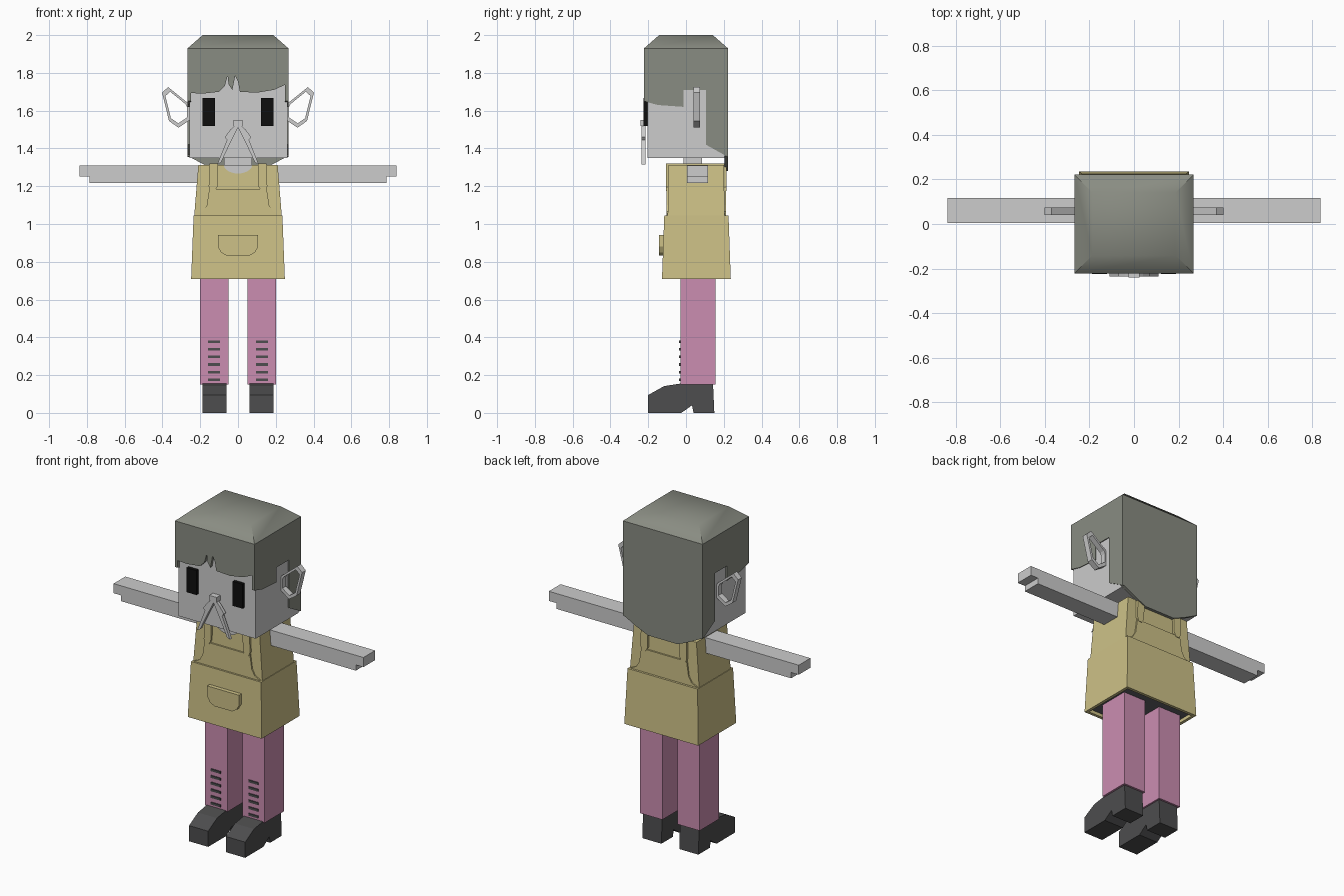
import bpy, bmesh, math

cube = bpy.data.objects.get("Cube")
if cube:
    bpy.data.objects.remove(cube, do_unlink=True)


def material(name, *rgb):
    lin = [(c / 255 / 12.92) if c < 11 else ((c / 255 + 0.055) / 1.055) ** 2.4 for c in rgb]
    m = bpy.data.materials.new(name)
    m.use_nodes = True
    m.diffuse_color = (*lin, 1)
    m.node_tree.nodes["Principled BSDF"].inputs["Base Color"].default_value = (*lin, 1)
    return m


SKIN = material("pale grey skin", 204, 204, 204)
HAIR = material("grey green hair", 137, 140, 130)
TAN = material("tan cloth", 205, 193, 135)
PINK = material("pink trousers", 203, 141, 177)
DARK = material("dark grey leather", 77, 77, 78)
LINING = material("grey lining", 98, 100, 105)
BLACK = material("black eyes", 14, 14, 14)


def finish(name, bm, *mats):
    bmesh.ops.recalc_face_normals(bm, faces=bm.faces)
    mesh = bpy.data.meshes.new(name)
    bm.to_mesh(mesh)
    bm.free()
    for m in mats:
        mesh.materials.append(m)
    obj = bpy.data.objects.new(name, mesh)
    bpy.context.scene.collection.objects.link(obj)
    return obj


def loft(bm, a, b):
    """Close two matching loops of points into a solid."""
    va, vb = [bm.verts.new(p) for p in a], [bm.verts.new(p) for p in b]
    bm.faces.new(va)
    bm.faces.new(vb)
    for i in range(len(va)):
        j = (i + 1) % len(va)
        bm.faces.new((va[i], va[j], vb[j], vb[i]))


def prism(name, pts, axis, lo, hi, mat):
    """Extrude an (x, z) outline along y, or a (y, z) outline along x."""
    put = (lambda p, d: (p[0], d, p[1])) if axis == "y" else (lambda p, d: (d, p[0], p[1]))
    bm = bmesh.new()
    loft(bm, [put(p, lo) for p in pts], [put(p, hi) for p in pts])
    return finish(name, bm, mat)


def rect(x0, x1, y0, y1, z):
    return [(x0, y0, z), (x1, y0, z), (x1, y1, z), (x0, y1, z)]


def taper(name, low, high, *mats):
    bm = bmesh.new()
    loft(bm, rect(*low), rect(*high))
    return finish(name, bm, *mats)


def box(name, x0, x1, y0, y1, z0, z1, mat):
    return taper(name, (x0, x1, y0, y1, z0), (x0, x1, y0, y1, z1), mat)


def both(half):
    """Complete a half outline running from the middle line to the middle line."""
    return half + [(-x, z) for x, z in reversed(half) if x > 0]


# Head and neck
box("head", -0.257, 0.262, -0.205, 0.205, 1.35, 1.93, SKIN)
box("neck", -0.075, 0.075, -0.012, 0.085, 1.25, 1.36, SKIN)

# Hair: cap, fringe, sides with a notch for the ear, and back
cap = taper("hair_cap", (-0.267, 0.267, -0.222, 0.222, 1.92),
            (-0.267, 0.267, -0.222, 0.222, 1.93), HAIR)
bm = bmesh.new()
bm.from_mesh(cap.data)
top = max(bm.faces, key=lambda f: f.calc_center_median().z)
bmesh.ops.inset_region(bm, faces=[top], thickness=0.113)
for v in top.verts:
    v.co.z = 2.0
bm.to_mesh(cap.data)
bm.free()
bpy.context.view_layer.objects.active = cap
cap.select_set(True)
bpy.ops.object.shade_smooth_by_angle(angle=math.radians(45))
cap.select_set(False)

fringe = [(-0.267, 1.925), (-0.267, 1.695), (-0.19, 1.69), (-0.1, 1.7), (-0.07, 1.73),
          (-0.055, 1.785), (-0.05, 1.74), (-0.03, 1.71), (-0.015, 1.785), (0, 1.755),
          (0.01, 1.70), (0.1, 1.695), (0.19, 1.71), (0.267, 1.745), (0.267, 1.925)]
prism("hair_fringe", fringe, "y", -0.222, -0.2, HAIR)
side = [(-0.222, 1.925), (-0.222, 1.65), (-0.15, 1.63), (-0.012, 1.62), (-0.012, 1.71),
        (0.105, 1.71), (0.105, 1.42), (0.222, 1.355), (0.222, 1.925)]
for s, label in ((1, "left"), (-1, "right")):
    prism("hair_side_" + label, side, "x", s * 0.25, s * 0.267, HAIR)
prism("hair_back", both([(0, 1.925), (0.267, 1.925), (0.267, 1.36), (0.18, 1.315),
                         (0.1, 1.28), (0, 1.28)]), "y", 0.204, 0.222, HAIR)

# Face details
box("nose", -0.025, 0.025, -0.24, -0.2, 1.52, 1.55, SKIN)
whisker = [(0, 1.54), (0.04, 1.5), (0.07, 1.46), (0.058, 1.445), (0.11, 1.315),
           (0.09, 1.325), (0.05, 1.41), (0, 1.51)]
ear = [(0.255, 1.62), (0.265, 1.64), (0.37, 1.725), (0.402, 1.695), (0.365, 1.545),
       (0.315, 1.51), (0.255, 1.55)]
for s, label in ((1, "left"), (-1, "right")):
    prism("whisker_" + label, [(s * x, z) for x, z in whisker], "y", -0.235, -0.215, SKIN)
    x0, x1 = sorted((s * 0.122, s * 0.188))
    box("eye_" + label, x0, x1, -0.225, -0.2, 1.52, 1.668, BLACK)

    # Ear: an open faceted ring
    bm = bmesh.new()
    loops = []
    for y in (0.04, 0.075):
        for k in (1, 0.78):
            loops.append([bm.verts.new((s * (0.322 + (x - 0.322) * k), y,
                                        1.615 + (z - 1.615) * k)) for x, z in ear])
    for a, b in ((0, 1), (1, 3), (3, 2), (2, 0)):
        for i in range(len(ear)):
            j = (i + 1) % len(ear)
            bm.faces.new((loops[a][i], loops[a][j], loops[b][j], loops[b][i]))
    finish("ear_" + label, bm, SKIN)

# Body: upper dress and flared skirt with a recessed lining
taper("dress_top", (-0.232, 0.232, -0.097, 0.205, 1.04),
      (-0.21, 0.21, -0.092, 0.2, 1.312), TAN)
skirt = taper("skirt", (-0.248, 0.248, -0.127, 0.237, 0.71),
              (-0.235, 0.235, -0.115, 0.225, 1.045), TAN, LINING)
bm = bmesh.new()
bm.from_mesh(skirt.data)
base = min(bm.faces, key=lambda f: f.calc_center_median().z)
bmesh.ops.inset_region(bm, faces=[base], thickness=0.025)
inner = bmesh.ops.extrude_discrete_faces(bm, faces=[base])["faces"][0]
for v in inner.verts:
    v.co.z += 0.02
inner.material_index = 1
bm.to_mesh(skirt.data)
bm.free()

# Neckline, apron bibs, straps and pocket
arc = [math.pi * i / 10 for i in range(11)]
prism("neckline", [(0.075 * math.cos(a), 1.313 - 0.046 * math.sin(a)) for a in arc],
      "y", -0.1, -0.09, SKIN)
bib = both([(0, 1.185), (0.12, 1.185), (0.15, 1.2), (0.165, 1.1), (0.185, 1.065),
            (0.228, 1.045), (0, 1.045)])
strap = [(0.105, 1.32), (0.152, 1.32), (0.155, 1.2), (0.145, 1.175), (0.122, 1.175),
         (0.108, 1.2)]
for y0, y1, label in ((-0.104, -0.09, "front"), (0.198, 0.212, "back")):
    prism("bib_" + label, bib, "y", y0, y1, TAN)
    for s in (1, -1):
        prism("strap_" + label, [(s * x, z) for x, z in strap], "y",
              y0 - 0.003, y1 + 0.003, TAN)
for s in (1, -1):
    x0, x1 = sorted((s * 0.105, s * 0.152))
    box("strap_shoulder", x0, x1, -0.1, 0.21, 1.305, 1.32, TAN)
pocket = [(-0.107, 0.942), (0.107, 0.942), (0.107, 0.88), (0.09, 0.85), (0.06, 0.832),
          (-0.06, 0.832), (-0.09, 0.85), (-0.107, 0.88)]
prism("pocket", pocket, "y", -0.143, -0.11, TAN)

# Limbs
arm = [(0.19, 1.31), (0.838, 1.31), (0.838, 1.252), (0.787, 1.252), (0.787, 1.217),
       (0.19, 1.217)]
shoe = [(-0.2, 0), (-0.2, 0.095), (-0.115, 0.142), (-0.03, 0.155), (0.143, 0.155),
        (0.15, 0), (0.04, 0), (0.032, 0.04), (-0.025, 0)]
for s, label in ((1, "left"), (-1, "right")):
    prism("arm_" + label, [(s * x, z) for x, z in arm], "y", 0.005, 0.117, SKIN)
    x0, x1 = sorted((s * 0.05, s * 0.2))
    box("leg_" + label, x0, x1, -0.03, 0.155, 0.15, 0.74, PINK)
    prism("shoe_" + label, shoe, "x", s * 0.06, s * 0.188, DARK)
    for i in range(6):
        z = 0.168 + 0.0405 * i
        box("leg_stripe_" + label, s * 0.126 - 0.032, s * 0.126 + 0.032,
            -0.036, -0.028, z, z + 0.014, DARK)
